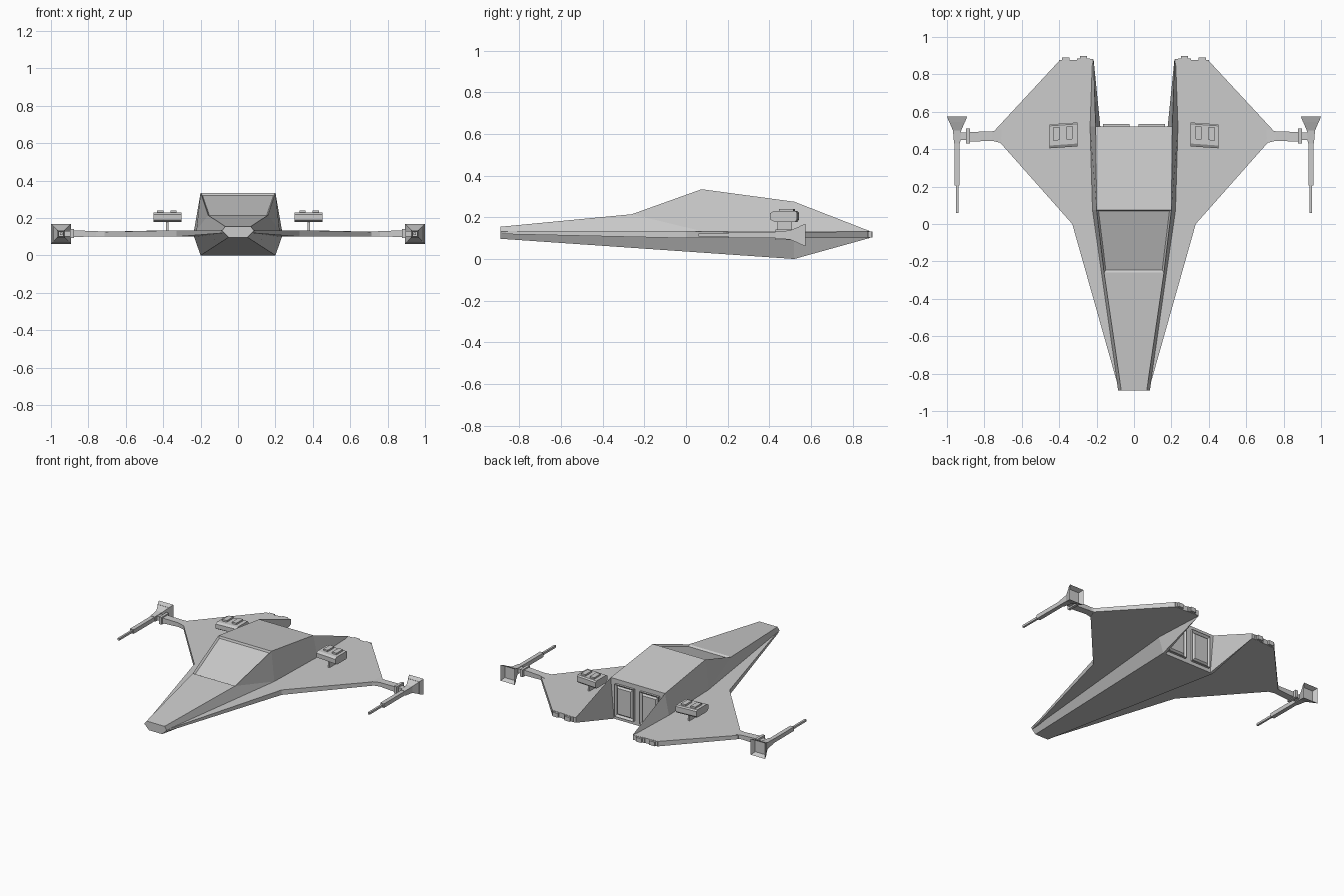
import bpy, bmesh
from mathutils import Vector

if "Cube" in bpy.data.objects:
    bpy.data.objects.remove(bpy.data.objects["Cube"])

GREY = (0.6, 0.6, 0.6, 1)
grey = bpy.data.materials.new("hull grey")
grey.use_nodes = True
grey.diffuse_color = GREY
grey.node_tree.nodes["Principled BSDF"].inputs["Base Color"].default_value = GREY


def finish(name, bm, mirror=False):
    bmesh.ops.recalc_face_normals(bm, faces=bm.faces[:])
    mesh = bpy.data.meshes.new(name)
    bm.to_mesh(mesh)
    bm.free()
    mesh.materials.append(grey)
    ob = bpy.data.objects.new(name, mesh)
    bpy.context.scene.collection.objects.link(ob)
    if mirror:
        ob.modifiers.new("mirror", "MIRROR")
    return ob


def inset(bm, faces, width, depth):
    bm.normal_update()
    bmesh.ops.inset_individual(bm, faces=faces, thickness=width, depth=0)
    bmesh.ops.translate(bm, vec=faces[0].normal * depth,
                        verts=list({v for f in faces for v in f.verts}))


def loft(bm, rings):
    """Closed skin through rings of equal point count."""
    vs = [[bm.verts.new(p) for p in r] for r in rings]
    n = len(vs[0])
    for a, b in zip(vs, vs[1:]):
        for i in range(n):
            bm.faces.new((a[i], a[(i + 1) % n], b[(i + 1) % n], b[i]))
    caps = bm.faces.new(vs[0][::-1]), bm.faces.new(vs[-1])
    bmesh.ops.recalc_face_normals(bm, faces=bm.faces[:])
    return caps


def box(bm, x, y, z):
    loft(bm, [[(x[0], v, z[0]), (x[1], v, z[0]), (x[1], v, z[1]), (x[0], v, z[1])] for v in y])


# Faceted fuselage: named corner points of one side, reflected across x
pts = {
    "nose_top": (.068, -.89, .155), "brow": (.16, -.26, .215),
    "roof": (.2, .075, .335), "roof_end": (.205, .52, .275), "tail_top": (.216, .88, .135),
    "nose_mid": (.085, -.89, .132), "root": (.222, .075, .134), "root_end": (.235, .52, .134),
    "tail_mid": (.226, .88, .118), "nose_low": (.05, -.89, .097), "low_root": (.235, .52, .1),
    "keel": (.2, .52, 0), "inner_keel": (.18, .52, 0), "tail_low": (.216, .88, .1),
}
side_faces = [
    "nose_top brow root nose_mid", "brow roof root", "roof roof_end root_end root",
    "roof_end tail_top tail_mid root_end", "nose_mid root low_root", "root root_end low_root",
    "nose_mid low_root keel nose_low", "root_end tail_mid low_root",
    "low_root tail_mid tail_low keel", "keel tail_low inner_keel",
    "roof_end inner_keel tail_low tail_top", "tail_top tail_low tail_mid",
]
bm = bmesh.new()
V = {(k, s): bm.verts.new((s * x, y, z)) for k, (x, y, z) in pts.items() for s in (1, -1)}
for s in (1, -1):
    for f in side_faces:
        bm.faces.new([V[k, s] for k in f.split()])
for a, b in (("nose_top", "brow"), ("brow", "roof"), ("roof", "roof_end"),
             ("roof_end", "inner_keel"), ("nose_mid", "nose_top"), ("nose_low", "nose_mid")):
    face = bm.faces.new((V[a, 1], V[b, 1], V[b, -1], V[a, -1]))
    if a == "brow":
        screen = face
bm.faces.new([V[k, s] for k, s in (("nose_low", 1), ("keel", 1), ("inner_keel", 1),
                                   ("inner_keel", -1), ("keel", -1), ("nose_low", -1))])
bmesh.ops.recalc_face_normals(bm, faces=bm.faces[:])
inset(bm, [screen], .014, -.012)  # recessed windscreen
finish("fuselage", bm)

# Thin swept wings
outline = [(.08, -.885), (.33, 0), (.72, .44), (.745, .5), (.4, .872), (.218, .882), (.215, .52), (.15, .07)]
bm = bmesh.new()
loft(bm, [[(x, y, .12 if y < -.5 else .1) for x, y in outline],
          [(x, y, .126 if x > .7 else .134) for x, y in outline]])
finish("wing", bm, True)

# Rear nozzles on the wing trailing edge
bm = bmesh.new()
for x, y in ((.27, .88), (.365, .873)):
    box(bm, (x - .02, x + .02), (y - .02, y + .017), (.103, .131))
    box(bm, (x - .035, x + .035), (y - .02, y + .004), (.101, .133))
finish("rear_nozzles", bm, True)

# Two framed panels on the rear bulkhead
bm = bmesh.new()
plates = []
for x in (-.095, .095):
    caps = loft(bm, [[(x + i * .072, y, .135 + j * .11) for i, j in
                      ((-1, -1), (1, -1), (1, 1), (-1, 1))] for y in (.515, .535)])
    plates.append(caps[1])
inset(bm, plates, .018, -.013)
inset(bm, plates, .014, .012)
finish("rear_panels", bm)

# Wing pods with struts and raised caps
bm = bmesh.new()
section = [(.43, .178), (.53, .178), (.538, .19), (.538, .222), (.53, .23),
           (.425, .23), (.41, .22), (.41, .19)]
loft(bm, [[(x, y, z) for y, z in section] for x in (.302, .452)])
for x in (.345, .415):
    box(bm, (x - .017, x + .017), (.45, .52), (.225, .241))
for v in bm.verts:
    v.co.y -= .07 * (v.co.x - .375)
box(bm, (.372, .384), (.44, .51), (.12, .19))
finish("wing_pod", bm, True)

# Pylons joining wing tip to gun
bm = bmesh.new()
loft(bm, [[(x, y0, z0), (x, y1, z0), (x, y1, z1), (x, y0, z1)] for x, y0, y1, z0, z1 in (
    (.70, .43, .51, .102, .126), (.76, .445, .495, .102, .13), (.88, .44, .492, .098, .134))])
box(bm, (.878, .897), (.43, .51), (.092, .142))
box(bm, (.89, .945), (.45, .49), (.102, .13))
finish("tip_pylon", bm, True)

# Wing-tip guns: stepped barrel and flared square tail with a recessed end
bm = bmesh.new()
centre = Vector((.946, 0, .115))


def ring(y, r):
    return [centre + Vector((i * r, y, j * r)) for i, j in ((-1, -1), (1, -1), (1, 1), (-1, 1))]


tail = loft(bm, [ring(.43, .016), ring(.5, .022), ring(.575, .054)])[1]
inset(bm, [tail], .016, -.03)
loft(bm, [ring(.205, .014), ring(.44, .014)])
loft(bm, [ring(.06, .007), ring(.21, .007)])
finish("tip_gun", bm, True)
